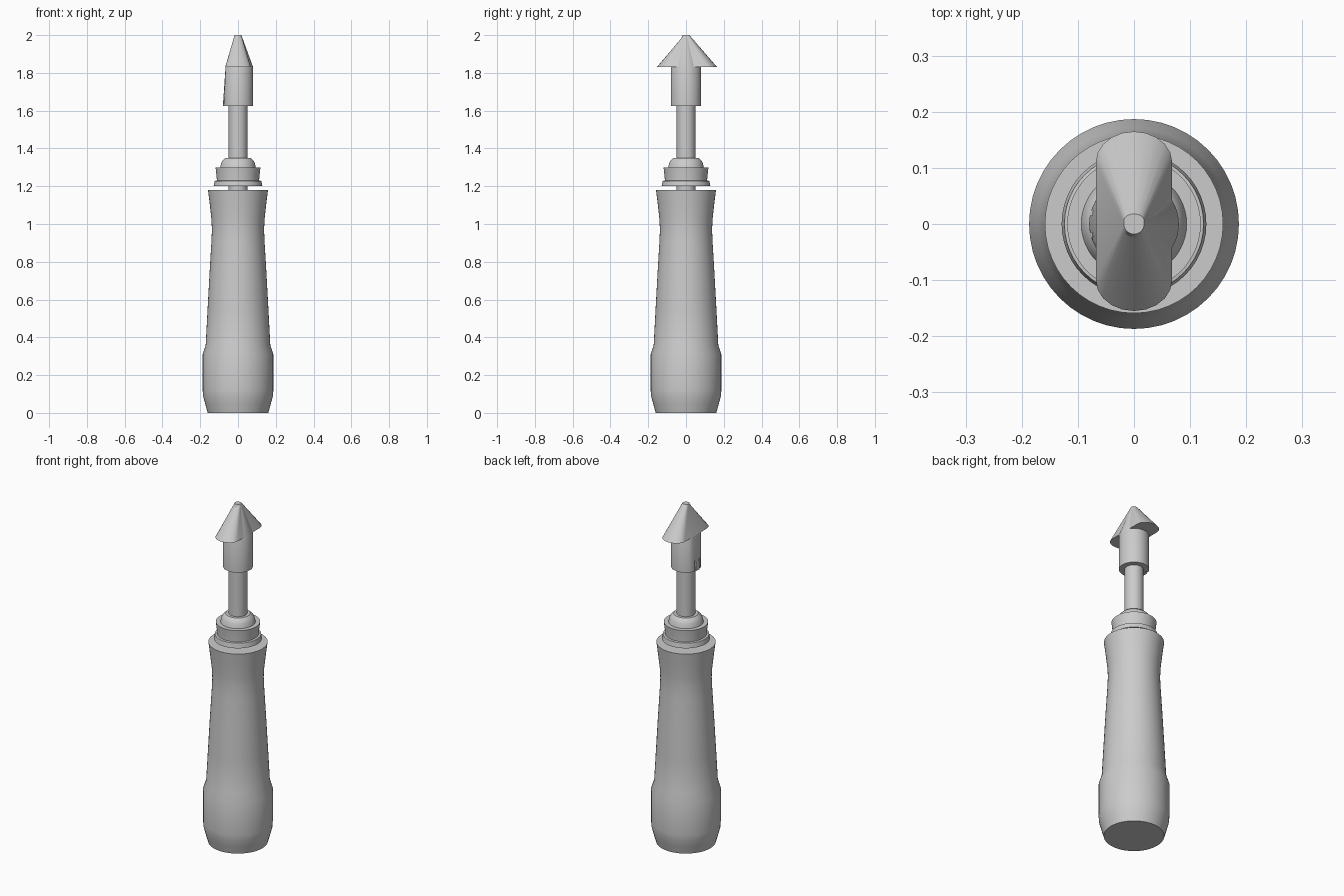
import bpy, bmesh, math

if "Cube" in bpy.data.objects:
    bpy.data.objects.remove(bpy.data.objects["Cube"])


def finish(name, bm, angle=25):
    bmesh.ops.remove_doubles(bm, verts=bm.verts, dist=1e-5)
    bmesh.ops.recalc_face_normals(bm, faces=bm.faces)
    me = bpy.data.meshes.new(name)
    bm.to_mesh(me)
    bm.free()
    ob = bpy.data.objects.new(name, me)
    bpy.context.collection.objects.link(ob)
    bpy.ops.object.select_all(action='DESELECT')
    ob.select_set(True)
    bpy.context.view_layer.objects.active = ob
    bpy.ops.object.shade_smooth_by_angle(angle=math.radians(angle))
    return ob


def loft(name, rings, angle=25):
    """Skin equal-length rings of points and cap both ends."""
    bm = bmesh.new()
    vs = [[bm.verts.new(p) for p in r] for r in rings]
    n = len(vs[0])
    for a, b in zip(vs, vs[1:]):
        for i in range(n):
            j = (i + 1) % n
            bm.faces.new((a[i], a[j], b[j], b[i]))
    bm.faces.new(vs[0][::-1])
    bm.faces.new(vs[-1])
    return finish(name, bm, angle)


def circle(r, z, n=48, min_x=-9):
    return [(max(min_x, r * math.cos(t)), r * math.sin(t), z)
            for t in (2 * math.pi * i / n for i in range(n))]


def lathe(name, profile, n=48):
    return loft(name, [circle(r, z, n) for r, z in profile])


# Turned grip with swollen butt and flared neck
lathe("handle", [(.16, 0), (.173, .045), (.185, .09), (.187, .12), (.187, .31),
                 (.171, .36), (.161, .55), (.15, .75), (.141, .9), (.138, .97),
                 (.141, 1.03), (.15, 1.11), (.159, 1.18)])

# Stepped collar floating just above the grip
lathe("collar", [(.129, 1.2), (.124, 1.228), (.112, 1.23), (.113, 1.25),
                 (.119, 1.3), (.094, 1.3), (.088, 1.325), (.08, 1.338), (.066, 1.35)])

# Shaft joining grip, collar and socket
lathe("shaft", [(.05, 1.15), (.05, 1.66)], 32)

# Socket with one sloped flat on the left and a conical nose
socket = loft("socket", [circle(.08, 1.625), circle(.08, 1.83, min_x=-.066),
                         circle(.018, 2.0)])

# Two slits at the bottom of the flat leave a small latch tab
for k, y in enumerate((-.02, .02)):
    bpy.ops.mesh.primitive_cube_add(size=1, location=(-.08, y, 1.645))
    cutter = bpy.context.object
    cutter.name = "slit_cutter_%d" % k
    cutter.scale = (.04, .009, .08)
    cutter.hide_render = True
    cutter.hide_set(True)
    m = socket.modifiers.new("slit", 'BOOLEAN')
    m.object = cutter
    m.solver = 'EXACT'
    m.operation = 'DIFFERENCE'


# Barbed blade: oblong base tapering to a small oval tip
def oblong(w, front, back, shoulder_f, shoulder_b, z, n=10):
    pts = []
    for i in range(n + 1):
        t = math.pi * i / n
        pts.append((w * math.cos(t), shoulder_b + (back - shoulder_b) * math.sin(t), z))
    for i in range(n + 1):
        t = math.pi * (1 + i / n)
        pts.append((w * math.cos(t), shoulder_f + (front - shoulder_f) * -math.sin(t), z))
    return pts


loft("barbed_blade", [oblong(.068, -.155, .165, -.1, .11, 1.83),
                      oblong(.018, -.01, .018, -.003, .006, 2.0)], 30)
